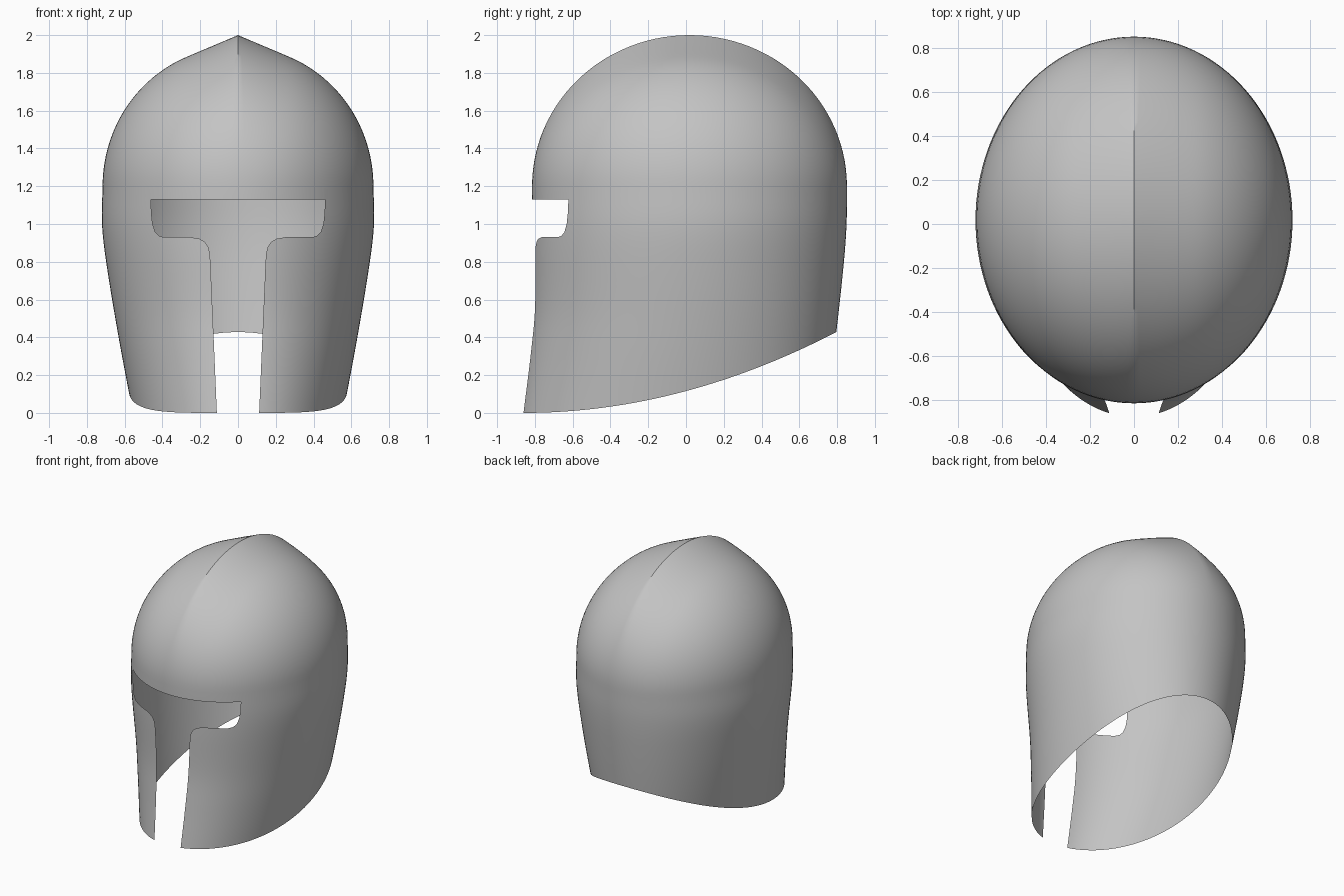
import bpy, bmesh
from math import sin, cos, pi, sqrt, radians
from mathutils import Vector

cube = bpy.data.objects.get("Cube")
if cube:
    bpy.data.objects.remove(cube, do_unlink=True)

COLS, WALL_ROWS, DOME_ROWS = 128, 24, 28
BROW = 1.2          # height where the wall meets the dome
DOME_RISE = 0.74    # dome height without its ridge
RIDGE_RISE = 0.06   # extra height along the centre ridge


def smooth_curve(points):
    """Smooth interpolation through (height, value) points."""
    def slope(k):
        a, b = points[max(k - 1, 0)], points[min(k + 1, len(points) - 1)]
        return (b[1] - a[1]) / (b[0] - a[0])

    def value(z):
        k = 0
        while k < len(points) - 2 and z > points[k + 1][0]:
            k += 1
        (z0, v0), (z1, v1) = points[k], points[k + 1]
        h = z1 - z0
        t = (z - z0) / h
        return (v0 * (1 + 2 * t) * (1 - t) ** 2 + v1 * t * t * (3 - 2 * t)
                + h * t * (1 - t) * (slope(k) * (1 - t) - slope(k + 1) * t))
    return value


half_width = smooth_curve([(0, .557), (.4, .632), (.8, .698), (1.0, .72), (BROW, .717)])
front_reach = smooth_curve([(0, .877), (.3, .84), (.55, .817), (.9, .817), (BROW, .815)])
back_reach = smooth_curve([(0, .74), (.43, .796), (.8, .836), (1.0, .85), (BROW, .852)])


def section(angle, z):
    """Point on the oval cross-section at a height."""
    front, back = front_reach(z), back_reach(z)
    return Vector((half_width(z) * cos(angle),
                   (back - front) / 2 + (back + front) / 2 * sin(angle), z))


def rim_height(y):
    return 0.43 * (max(y + 0.86, 0) / 1.66) ** 2


# Wall from the sweeping lower rim up to the brow, then the ridged dome
bm = bmesh.new()
rings = [[] for _ in range(WALL_ROWS + DOME_ROWS)]
for i in range(COLS):
    angle = 2 * pi * i / COLS
    low = 0.2
    for _ in range(12):
        low = rim_height(section(angle, low).y)
    for j in range(WALL_ROWS):
        z = low + (BROW - low) * j / WALL_ROWS
        rings[j].append(bm.verts.new(section(angle, z)))
    base = section(angle, BROW)
    centre_y = (back_reach(BROW) - front_reach(BROW)) / 2
    for j in range(DOME_ROWS):
        lift = pi / 2 * j / DOME_ROWS
        x = base.x * cos(lift)
        y = centre_y + (base.y - centre_y) * cos(lift)
        ridge = max(0, 1 - abs(x) / 0.28) ** 2 * RIDGE_RISE
        rings[WALL_ROWS + j].append(
            bm.verts.new((x, y, BROW + (DOME_RISE + ridge) * sin(lift))))
for lower, upper in zip(rings, rings[1:]):
    for i in range(COLS):
        n = (i + 1) % COLS
        bm.faces.new((lower[i], lower[n], upper[n], upper[i]))
peak = bm.verts.new((0, centre_y, BROW + DOME_RISE + RIDGE_RISE))
for i in range(COLS):
    bm.faces.new((rings[-1][i], rings[-1][(i + 1) % COLS], peak))

# Half outline of the T-shaped face opening
outline = [(0, 1.13), (.46, 1.13), (.459, 1.06), (.452, 1.0), (.438, .958),
           (.42, .938), (.395, .93), (.25, .93), (.205, .922), (.175, .905),
           (.158, .88), (.15, .85), (.146, .8), (.112, 0), (.108, -.1), (0, -.1)]


def in_opening(x, z):
    inside = False
    for (x0, z0), (x1, z1) in zip(outline, outline[1:] + outline[:1]):
        if (z0 > z) != (z1 > z) and x < x0 + (x1 - x0) * (z - z0) / (z1 - z0):
            inside = not inside
    return inside


# Score the front along the outline, then remove the faces inside it
for (x0, z0), (x1, z1) in zip(outline[:-2], outline[1:-1]):
    for side in (1, -1):
        near = []
        for f in bm.faces:
            xs = [v.co.x * side for v in f.verts]
            zs = [v.co.z for v in f.verts]
            if (f.calc_center_median().y < -0.3
                    and max(xs) >= min(x0, x1) and min(xs) <= max(x0, x1)
                    and max(zs) >= min(z0, z1) and min(zs) <= max(z0, z1)):
                near.append(f)
        geom = set(near)
        for f in near:
            geom.update(f.edges)
            geom.update(f.verts)
        bmesh.ops.bisect_plane(bm, geom=list(geom), dist=1e-5,
                               plane_co=(x0 * side, 0, z0),
                               plane_no=((z1 - z0) * side, 0, x0 - x1))
opening = []
for f in bm.faces:
    c = f.calc_center_median()
    if c.y < -0.3 and in_opening(abs(c.x), c.z):
        opening.append(f)
bmesh.ops.delete(bm, geom=opening, context='FACES')

mesh = bpy.data.meshes.new("helmet_shell")
bm.to_mesh(mesh)
bm.free()
mesh.shade_smooth()
mesh.set_sharp_from_angle(angle=radians(35))

# Plain grey metal
steel = bpy.data.materials.new("plain_grey")
steel.use_nodes = True
grey = (0.55, 0.55, 0.55, 1)
steel.diffuse_color = grey
steel.node_tree.nodes["Principled BSDF"].inputs["Base Color"].default_value = grey
mesh.materials.append(steel)

helmet = bpy.data.objects.new("helmet_shell", mesh)
bpy.context.collection.objects.link(helmet)
